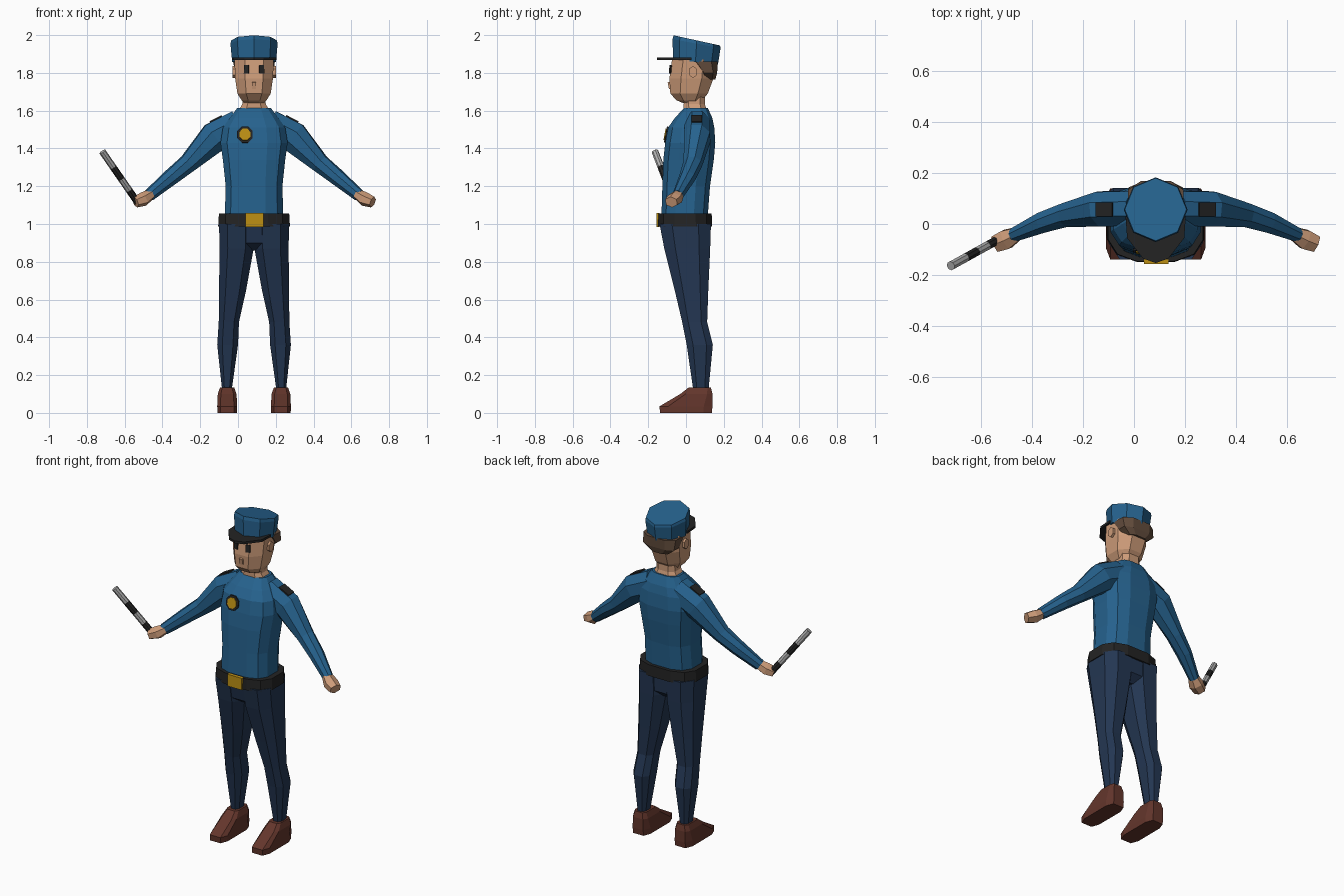
import bpy, bmesh, math
from mathutils import Vector

if "Cube" in bpy.data.objects:
    bpy.data.objects.remove(bpy.data.objects["Cube"])

CX = 0.085  # the body stands beside the origin because of the raised baton
UP = Vector((0, 0, 1))


def material(name, *rgb):
    m = bpy.data.materials.new(name)
    m.use_nodes = True
    m.diffuse_color = (*rgb, 1)
    m.node_tree.nodes["Principled BSDF"].inputs["Base Color"].default_value = (*rgb, 1)
    return m


BLUE = material("shirt blue", .019, .122, .27)
NAVY = material("trouser navy", .017, .037, .084)
BROWN = material("shoe brown", .127, .037, .025)
SKIN = material("skin", .61, .33, .19)
HAIR = material("hair brown", .122, .072, .045)
BLACK = material("black", .017, .017, .017)
GOLD = material("gold", .51, .28, .007)
GREY = material("silver grey", .43, .43, .43)


def skin(name, rings, *mats):
    """Join rings of points into a closed flat-shaded solid, one material per segment."""
    bm = bmesh.new()
    loops = [[bm.verts.new(p) for p in ring] for ring in rings]
    n = len(loops[0])
    bm.faces.new(loops[0])
    bm.faces.new(loops[-1]).material_index = len(mats) - 1
    for s, (a, b) in enumerate(zip(loops, loops[1:])):
        for i in range(n):
            j = (i + 1) % n
            f = bm.faces.new((a[i], a[j], b[j], b[i]))
            f.material_index = min(s, len(mats) - 1)
    bmesh.ops.recalc_face_normals(bm, faces=bm.faces)
    mesh = bpy.data.meshes.new(name)
    bm.to_mesh(mesh)
    bm.free()
    for m in mats:
        mesh.materials.append(m)
    obj = bpy.data.objects.new(name, mesh)
    bpy.context.collection.objects.link(obj)
    return obj


def ring(c, u, v, n=8, power=1.0, turn=0.5):
    """Rounded polygon around c reaching exactly u and v; low power is boxier."""
    def f(t):
        return math.copysign(abs(t) ** power, t) if abs(t) > 1e-6 else 0
    angles = [(i + turn) * math.tau / n for i in range(n)]
    top_u = max(f(math.cos(a)) for a in angles)
    top_v = max(f(math.sin(a)) for a in angles)
    return [c + u * f(math.cos(a)) / top_u + v * f(math.sin(a)) / top_v for a in angles]


def column(name, levels, mat, n=8, power=.75, side=1):
    """Upright loft; each level is z, inner offset, outer offset, front y, back y."""
    rings = []
    for z, d0, d1, y0, y1 in levels:
        c = Vector((CX + side * (d0 + d1) / 2, (y0 + y1) / 2, z))
        rings.append(ring(c, Vector(((d1 - d0) / 2, 0, 0)), Vector((0, (y1 - y0) / 2, 0)), n, power))
    return skin(name, rings, mat)


def centred(name, levels, mat, n=12, power=.7):
    return column(name, [(z, -h, h, a, b) for z, h, a, b in levels], mat, n, power)


def tube(name, path, *mats, n=8, side=1):
    """Loft along a path of offset, y, z, width radius, height radius."""
    pts = [Vector((CX + side * d, y, z)) for d, y, z, _, _ in path]
    rings = []
    for i, p in enumerate(pts):
        t = (pts[min(i + 1, len(pts) - 1)] - pts[max(i - 1, 0)]).normalized()
        u = t.cross(UP).normalized()
        rings.append(ring(p, u * path[i][3], u.cross(t) * path[i][4], n))
    return skin(name, rings, *mats)


def plate(name, at, normal, depth, w, h, mat, n=4, side=1):
    a = Vector(at)
    b = a + Vector(normal).normalized() * depth
    return tube(name, [(*a, w, h), (*b, w, h)], mat, n=n, side=side)


# Shirt body
centred("shirt", [
    (1.04, .155, -.13, .115), (1.2, .15, -.125, .127), (1.34, .165, -.12, .147),
    (1.43, .178, -.11, .155), (1.51, .165, -.095, .15), (1.56, .13, -.06, .14),
    (1.615, .088, -.01, .115)], BLUE)

# Belt, buckle and hips
centred("belt", [(.988, .19, -.148, .138), (1.055, .186, -.146, .136)], BLACK)
plate("belt_buckle", (.002, -.14, 1.021), (0, -1, 0), .017, .048, .036, GOLD)
centred("trouser_seat", [(.86, .03, -.06, .08), (.9, .12, -.118, .124),
                         (1.0, .183, -.138, .128)], NAVY)

# Limbs and other paired parts
for side, tag in ((1, "left"), (-1, "right")):
    column(tag + "_trouser_leg", [
        (.13, .117, .17, .037, .12), (.36, .085, .195, .004, .142),
        (.48, .08, .187, -.02, .112), (.65, .042, .185, -.06, .118),
        (.87, .002, .183, -.115, .128), (1.0, 0, .185, -.14, .132)], NAVY, side=side)
    column(tag + "_shoe", [
        (0, .09, .194, -.138, .137), (.035, .089, .195, -.14, .14),
        (.1, .093, .192, -.03, .14), (.135, .105, .18, .015, .132)],
        BROWN, power=.45, side=side)
    tube(tag + "_sleeve", [
        (.08, .06, 1.525, .068, .08), (.21, .06, 1.46, .068, .08),
        (.35, .036, 1.32, .047, .048), (.44, .008, 1.248, .041, .041),
        (.555, -.042, 1.152, .027, .031)], BLUE, side=side)
    tube(tag + "_hand", [
        (.54, -.037, 1.162, .025, .027), (.585, -.06, 1.132, .038, .038),
        (.628, -.078, 1.116, .032, .03)], SKIN, n=6, side=side)
    plate(tag + "_shoulder_patch", (.2, .057, 1.553), (.46, 0, .89), .008,
          .027, .036, BLACK, side=side)
    plate(tag + "_ear", (.085, .037, 1.805), (1, 0, 0), .03, .021, .032, SKIN, n=6, side=side)
    plate(tag + "_eye", (.039, -.077, 1.818), (.3, -1, .1), .009, .013, .022, BLACK, side=side)

# Neck, head, nose and hair
centred("neck", [(1.6, .082, -.012, .11), (1.635, .062, -.012, .1),
                 (1.69, .06, -.01, .1)], SKIN, n=8)
centred("head", [
    (1.64, .05, -.015, .075), (1.655, .066, -.05, .085), (1.69, .088, -.083, .115),
    (1.77, .1, -.088, .145), (1.87, .104, -.074, .15)], SKIN, n=8, power=.85)
plate("nose", (0, -.08, 1.735), (0, -1, -.2), .014, .011, .018, SKIN)
centred("hair", [(1.765, .06, .08, .155), (1.8, .104, .075, .165),
                 (1.86, .109, .02, .168)], HAIR, n=8)

# Cap crown with its top sloping down to the back, and the peak
skin("cap_crown", [
    ring(Vector((CX, y, z)), Vector((w, 0, 0)), Vector((0, d, -drop)), turn=0)
    for y, z, w, d, drop in ((.05, 1.858, .116, .119, .014),
                             (.056, 1.955, .125, .127, .024),
                             (.057, 1.972, .121, .123, .027))], BLUE)
half = [(.118, .03), (.112, -.055), (.05, -.135)]
outline = half + [(0, -.153)] + [(-x, y) for x, y in reversed(half)]
skin("cap_peak", [[(CX + x, y, z) for x, y in outline] for z in (1.868, 1.882)], BLACK)

# Chest badge
tilt = (0, -.98, .18)
plate("badge_backing", (-.048, -.1, 1.472), tilt, .009, .041, .043, BLACK, n=8)
plate("badge", (-.048, -.107, 1.473), tilt, .007, .029, .031, GOLD, n=8)

# Banded baton in the right hand
grip, tip = Vector((-.615, -.06, 1.112)), Vector((-.803, -.164, 1.383))
tube("baton", [(*grip.lerp(tip, t), .017, .017) for t in (0, .25, .47, .7, 1)],
     BLACK, GREY, BLACK, GREY)
